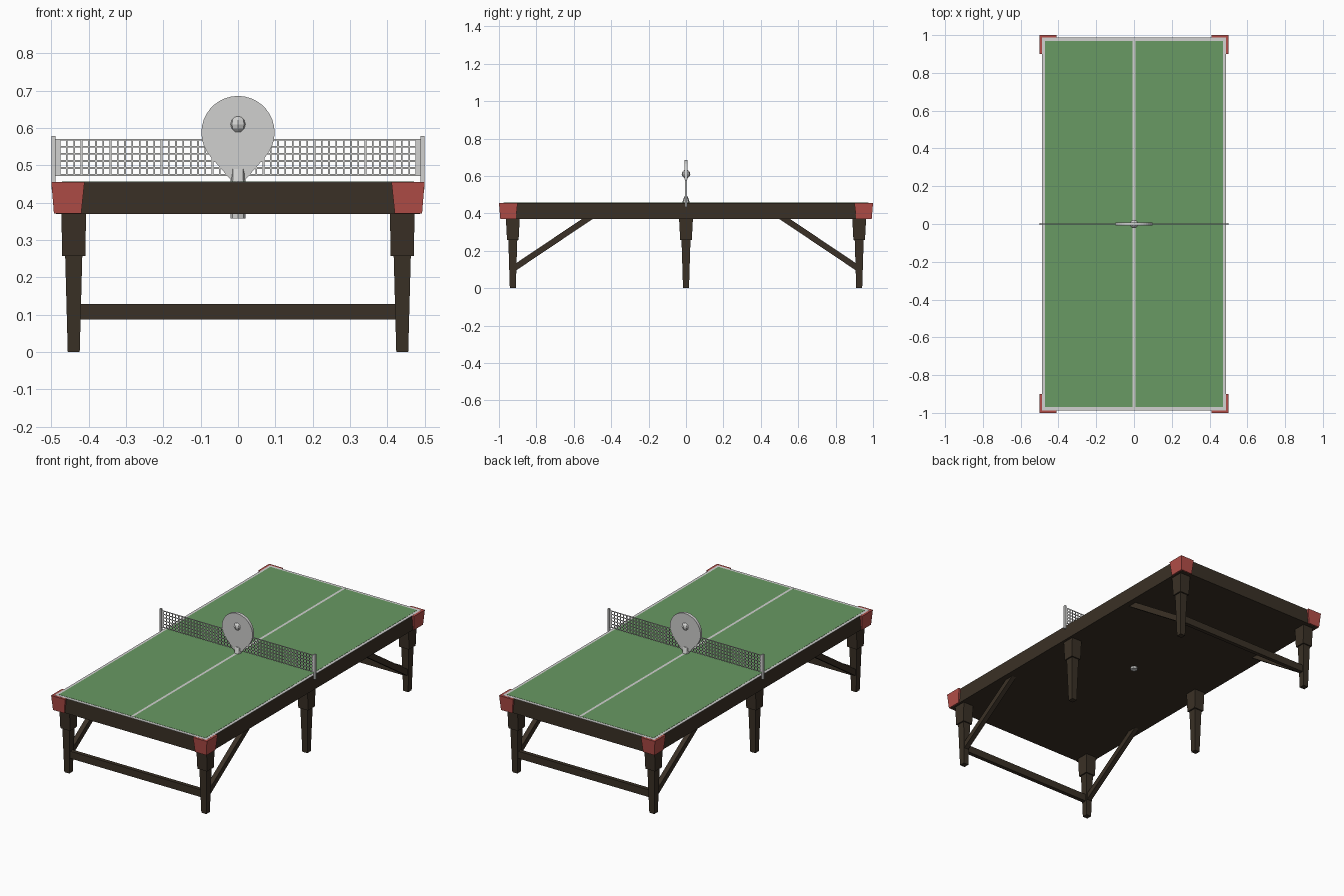
import bpy, bmesh, math
from mathutils import Vector, Matrix

if "Cube" in bpy.data.objects:
    bpy.data.objects.remove(bpy.data.objects["Cube"])


def mat(name, col):
    m = bpy.data.materials.new(name)
    m.diffuse_color = (*col, 1)
    m.use_nodes = True
    m.node_tree.nodes["Principled BSDF"].inputs["Base Color"].default_value = m.diffuse_color
    return m


WOOD = mat("dark wood", (0.042, 0.030, 0.019))
GREEN = mat("playing green", (0.14, 0.32, 0.125))
WHITE = mat("pale grey", (0.64, 0.64, 0.63))
RED = mat("corner red", (0.45, 0.075, 0.065))


def finish(bm, name, m):
    bmesh.ops.recalc_face_normals(bm, faces=bm.faces)
    me = bpy.data.meshes.new(name)
    bm.to_mesh(me)
    bm.free()
    me.materials.append(m)
    ob = bpy.data.objects.new(name, me)
    bpy.context.collection.objects.link(ob)
    return ob


def taper(bm, lo, hi, z0, z1):
    """Block between two rectangles (x0, x1, y0, y1) at heights z0 and z1."""
    rings = []
    for (x0, x1, y0, y1), z in ((lo, z0), (hi, z1)):
        rings.append([bm.verts.new((x, y, z))
                      for x, y in ((x0, y0), (x1, y0), (x1, y1), (x0, y1))])
    a, b = rings
    bm.faces.new(a[::-1])
    bm.faces.new(b)
    for i in range(4):
        j = (i + 1) % 4
        bm.faces.new((a[i], a[j], b[j], b[i]))


def box(bm, x0, x1, y0, y1, z0, z1):
    taper(bm, (x0, x1, y0, y1), (x0, x1, y0, y1), z0, z1)


def rect(cx, cy, hx, hy):
    return (cx - hx, cx + hx, cy - hy, cy + hy)


def span(s, a, b):
    return sorted((s * a, s * b))


# table slab
bm = bmesh.new()
box(bm, -0.487, 0.487, -0.987, 0.987, 0.370, 0.4545)
finish(bm, "table_frame", WOOD)

# border plate, green halves and centre line
bm = bmesh.new()
box(bm, -0.487, 0.487, -0.987, 0.987, 0.4545, 0.456)
finish(bm, "border_line", WHITE)
for s, n in ((-1, "left"), (1, "right")):
    bm = bmesh.new()
    box(bm, *span(s, 0.007, 0.471), -0.970, 0.970, 0.4555, 0.457)
    finish(bm, "playing_surface_" + n, GREEN)
bm = bmesh.new()
box(bm, -0.007, 0.007, -0.975, 0.975, 0.4555, 0.457)
finish(bm, "centre_line", WHITE)

# corner guards
for sx in (-1, 1):
    for sy in (-1, 1):
        bm = bmesh.new()
        taper(bm, (*span(sx, 0.420, 0.493), *span(sy, 0.910, 0.993)),
              (*span(sx, 0.411, 0.500), *span(sy, 0.900, 1.0)), 0.3705, 0.4555)
        finish(bm, "corner_guard", RED)

# six legs
for sx in (-1, 1):
    for y in (-0.926, 0, 0.926):
        bm = bmesh.new()
        x = sx * 0.44
        taper(bm, rect(x, y, 0.031, 0.031), rect(x, y, 0.033, 0.037), 0.257, 0.372)
        taper(bm, rect(x, y, 0.016, 0.016), rect(x, y, 0.023, 0.024), 0, 0.26)
        finish(bm, "leg", WOOD)

# end crossbars and diagonal struts
for sy in (-1, 1):
    bm = bmesh.new()
    box(bm, -0.43, 0.43, *span(sy, 0.915, 0.938), 0.087, 0.129)
    finish(bm, "crossbar", WOOD)
    for sx in (-1, 1):
        a, b = Vector((sx * 0.44, sy * 0.925, 0.103)), Vector((sx * 0.44, sy * 0.505, 0.385))
        d = b - a
        bm = bmesh.new()
        box(bm, -0.014, 0.014, -0.016, 0.016, -d.length / 2, d.length / 2)
        ang = math.atan2(-d.y, d.z)
        bm.transform(Matrix.Translation((a + b) / 2) @ Matrix.Rotation(ang, 4, 'X'))
        finish(bm, "diagonal_strut", WOOD)

# net mesh: vertical and horizontal strands
bm = bmesh.new()
T = 0.0015
cols, rows = 49, 5
x0, z_lo, z_hi = -0.478, 0.474, 0.569
px, pz = -2 * x0 / cols, (z_hi - z_lo) / rows
for i in range(cols + 1):
    x = x0 + i * px
    box(bm, x - 0.0023, x + 0.0023, -T, T, z_lo - 0.002, z_hi + 0.002)
for j in range(rows + 1):
    z = z_lo + j * pz
    box(bm, -0.49, 0.49, -T * 0.9, T * 0.9, z - 0.0023, z + 0.0023)
for s in (-1, 1):
    box(bm, *span(s, 0.477, 0.490), -T, T, z_lo - 0.002, z_hi + 0.002)
finish(bm, "net", WHITE)

# net posts
for s in (-1, 1):
    bm = bmesh.new()
    box(bm, *span(s, 0.489, 0.500), -0.006, 0.006, 0.435, 0.579)
    finish(bm, "net_post", WHITE)

# paddle blade: rounded outline, thicker towards the top
pts = []
for i in range(27):
    t = math.radians(-40 + 260 * i / 26)
    pts.append((0.098 * math.cos(t), 0.588 + 0.098 * math.sin(t)))
pts += [(-0.018, 0.46), (0.018, 0.46)]
bm = bmesh.new()
sides = []
for s in (-1, 1):
    ring = [bm.verts.new((x, s * (0.004 + 0.005 * (z - 0.46) / 0.226), z)) for x, z in pts]
    bm.faces.new(ring)
    sides.append(ring)
for i in range(len(pts)):
    j = (i + 1) % len(pts)
    bm.faces.new((sides[0][i], sides[0][j], sides[1][j], sides[1][i]))
finish(bm, "paddle_blade", WHITE)

# paddle handle through the table
bm = bmesh.new()
bmesh.ops.create_cone(bm, cap_ends=True, segments=8, radius1=0.02, radius2=0.02,
                      depth=0.10, matrix=Matrix.Translation((0, 0, 0.408)))
top = [v for v in bm.verts if v.co.z > 0.4]
ext = bmesh.ops.extrude_face_region(
    bm, geom=[f for f in bm.faces if all(v in top for v in f.verts)])
for v in [g for g in ext["geom"] if isinstance(g, bmesh.types.BMVert)]:
    v.co = (v.co.x * 0.9, v.co.y * 0.45, 0.49)
bmesh.ops.delete(bm, geom=[f for f in bm.faces if all(v in top for v in f.verts)],
                 context='FACES_ONLY')
finish(bm, "paddle_handle", WHITE)

# ball
bm = bmesh.new()
bmesh.ops.create_uvsphere(bm, u_segments=8, v_segments=6, radius=0.023,
                          matrix=Matrix.Translation((0, 0, 0.61)))
finish(bm, "ball", WHITE)
